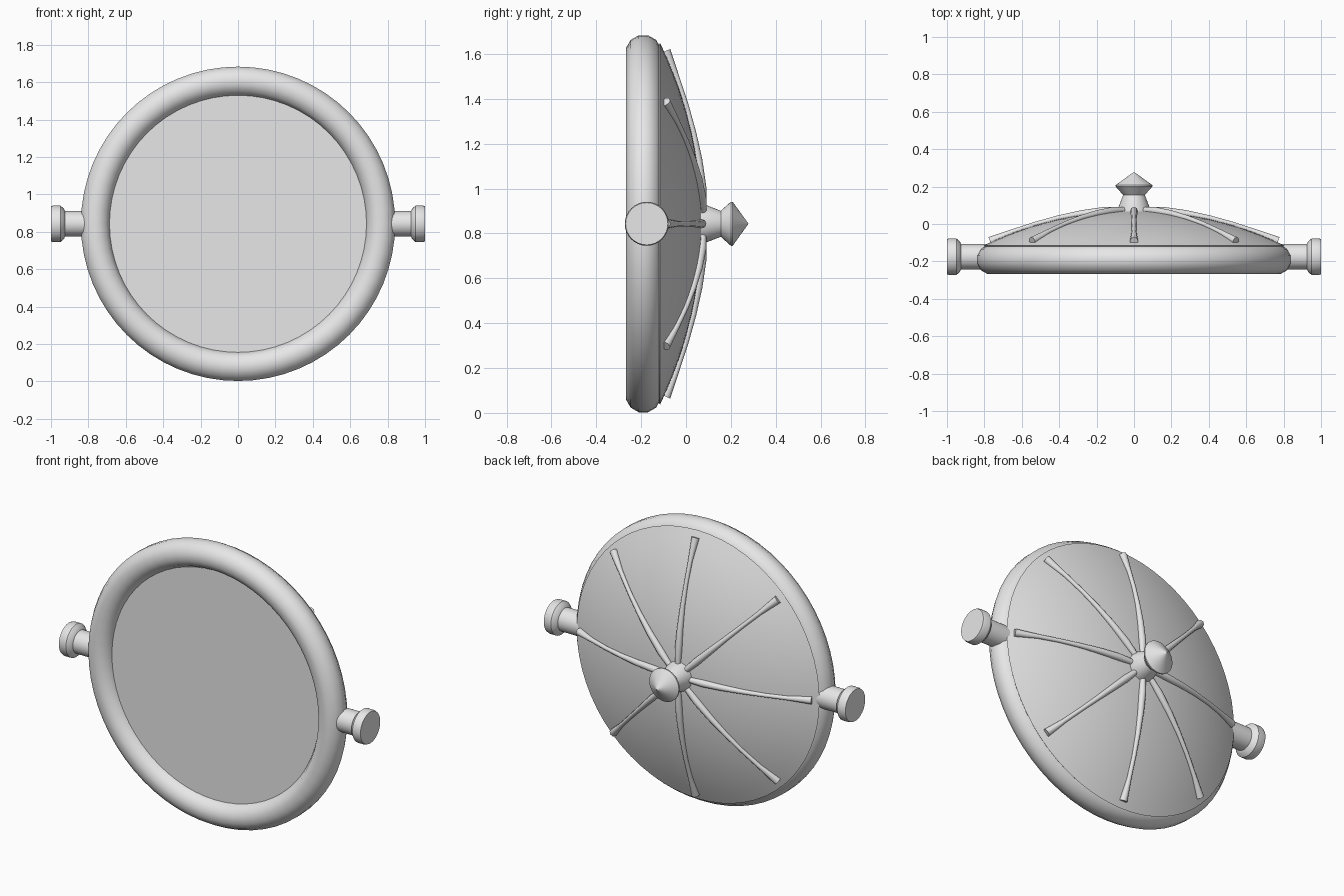
import bpy, math
from mathutils import Matrix, Vector

cube = bpy.data.objects.get("Cube")
if cube:
    bpy.data.objects.remove(cube, do_unlink=True)

CENTRE = Vector((0, 0, 0.843))
APEX, DOME_R, DOME_BACK = 0.07, 0.805, -0.115   # dome tip, radius, edge depth
RIM_Y, RIM_R, TUBE = -0.19, 0.763, 0.08

grey = bpy.data.materials.new("light_grey")
grey.use_nodes = True
COLOUR = (0.8, 0.8, 0.8, 1)
grey.diffuse_color = COLOUR
grey.node_tree.nodes["Principled BSDF"].inputs["Base Color"].default_value = COLOUR

TO_BACK = Matrix.Rotation(-math.pi / 2, 4, 'X')   # local z becomes +y
TO_SIDE = Matrix.Rotation(math.pi / 2, 4, 'Y')    # local z becomes +x


def finish(obj, angle=35):
    obj.data.materials.clear()
    obj.data.materials.append(grey)
    bpy.ops.object.select_all(action='DESELECT')
    obj.select_set(True)
    bpy.context.view_layer.objects.active = obj
    bpy.ops.object.shade_smooth_by_angle(angle=math.radians(angle))


def lathe(name, profile, turn, origin, segments=48, closed=False, angle=35):
    """Spin (radius, height) points about local z, then turn into place."""
    n = len(profile)
    verts, faces = [], []
    for i in range(segments):
        a = 2 * math.pi * i / segments
        verts += [(r * math.cos(a), r * math.sin(a), h) for r, h in profile]
    for i in range(segments):
        j = (i + 1) % segments
        for k in range(n if closed else n - 1):
            m = (k + 1) % n
            faces.append((i * n + k, j * n + k, j * n + m, i * n + m))
    if not closed:   # cap open ends
        faces.append([i * n for i in reversed(range(segments))])
        faces.append([i * n + n - 1 for i in range(segments)])
    mesh = bpy.data.meshes.new(name)
    mesh.from_pydata(verts, [], faces)
    mesh.transform(Matrix.Translation(origin) @ turn)
    mesh.validate()
    obj = bpy.data.objects.new(name, mesh)
    bpy.context.collection.objects.link(obj)
    finish(obj, angle)
    return obj


# Spherical back surface: depth at a given distance from the axis
SAG = APEX - DOME_BACK
BALL = (DOME_R ** 2 + SAG ** 2) / (2 * SAG)


def dome_y(r):
    return APEX - BALL + math.sqrt(BALL ** 2 - r * r)


# Round rim with a twelve-sided section
ring = [math.radians(15 + 30 * i) for i in range(12)]
lathe("rim", [(RIM_R + TUBE * math.cos(a), RIM_Y + TUBE * math.sin(a)) for a in ring],
      TO_BACK, CENTRE, 64, closed=True)

# Flat front plate
lathe("front_plate", [(0.7, -0.213), (0.7, -0.2)], TO_BACK, CENTRE, 64)

# Domed back
steps = [DOME_R * (1 - i / 12) for i in range(12)] + [0.002]
lathe("back_dome", [(DOME_R - 0.02, DOME_BACK - 0.02)] + [(r, dome_y(r)) for r in steps],
      TO_BACK, CENTRE, 64)

# Eight ribs over the dome, flared at the outer tip
RIB_WIDTHS = (0.014, 0.021, 0.018, 0.014, 0.012, 0.013, 0.023)
for i in range(8):
    a = math.pi * i / 4
    curve = bpy.data.curves.new("rib", 'CURVE')
    curve.dimensions = '3D'
    curve.bevel_depth = 1
    curve.bevel_resolution = 2
    curve.use_fill_caps = True
    line = curve.splines.new('POLY')
    line.points.add(len(RIB_WIDTHS) - 1)
    for k, (point, width) in enumerate(zip(line.points, RIB_WIDTHS)):
        r = 0.04 + 0.73 * k / (len(RIB_WIDTHS) - 1)
        point.co = (r * math.cos(a), dome_y(r) + 0.007, r * math.sin(a), 1)
        point.radius = width
    rib = bpy.data.objects.new(f"rib_{i + 1}", curve)
    rib.location = CENTRE
    bpy.context.collection.objects.link(rib)
    bpy.ops.object.select_all(action='DESELECT')
    rib.select_set(True)
    bpy.context.view_layer.objects.active = rib
    bpy.ops.object.convert(target='MESH')
    finish(bpy.context.object, 50)

# Pointed knob at the middle of the back
lathe("back_knob", [(0.088, 0.04), (0.085, 0.085), (0.058, 0.155), (0.098, 0.2),
                    (0.098, 0.208), (0.001, 0.278)], TO_BACK, CENTRE, 32)

# Matching pivot knobs on both sides
PIVOT = [(0.068, 0.78), (0.068, 0.925), (0.08, 0.93), (0.098, 0.95),
         (0.098, 0.988), (0.094, 1.0)]
for side, sign in (("left", 1), ("right", -1)):
    turn = Matrix.Rotation(sign * math.pi / 2, 4, 'Y')
    lathe(f"{side}_pivot_knob", PIVOT, turn, CENTRE + Vector((0, -0.175, 0)), 32)
